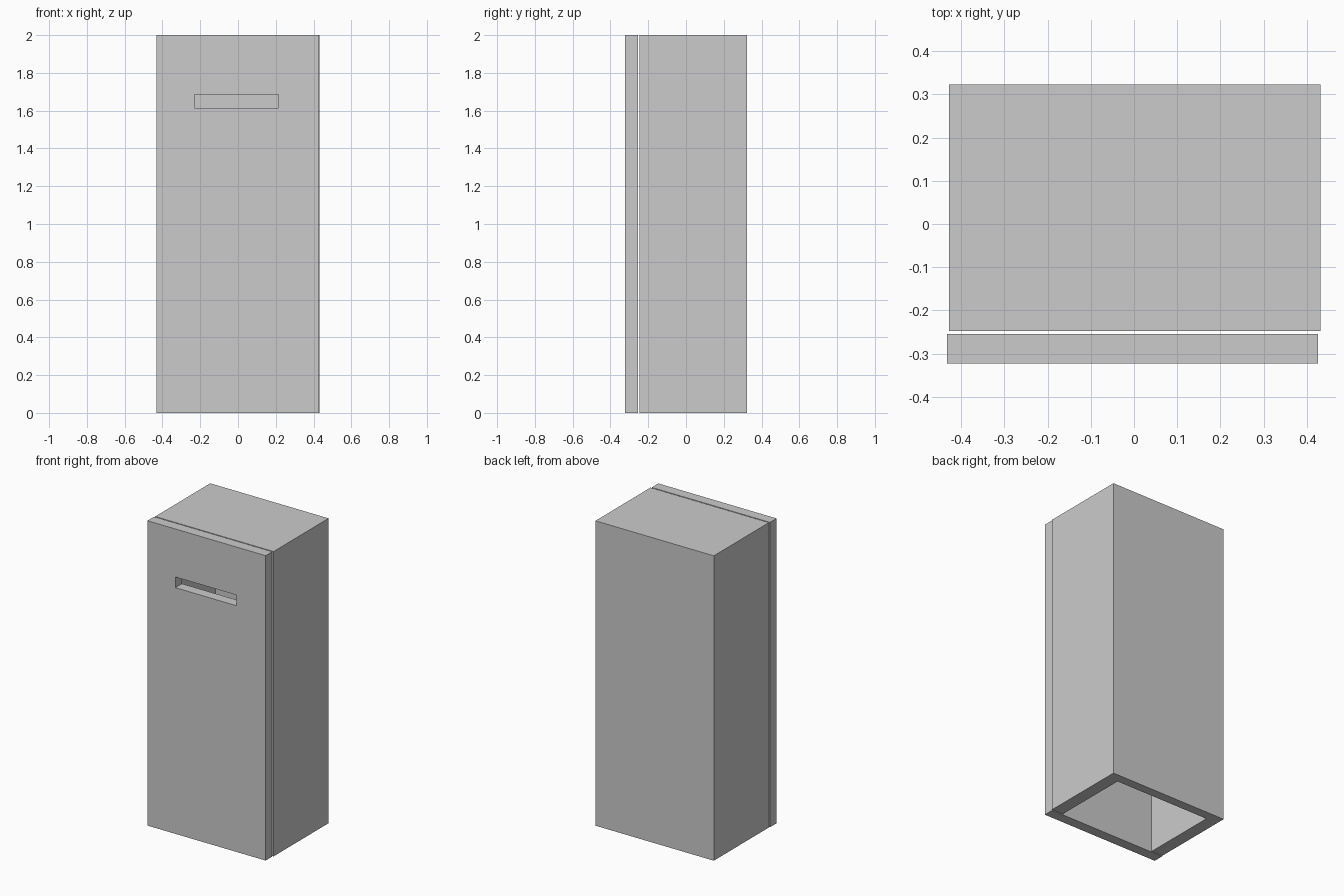
import bpy
import bmesh

if "Cube" in bpy.data.objects:
    bpy.data.objects.remove(bpy.data.objects["Cube"])


def box(name, lo, hi):
    """Box from its minimum and maximum corners."""
    bm = bmesh.new()
    bmesh.ops.create_cube(bm, size=1)
    for v in bm.verts:
        v.co = [hi[i] if v.co[i] > 0 else lo[i] for i in range(3)]
    mesh = bpy.data.meshes.new(name)
    bm.to_mesh(mesh)
    bm.free()
    ob = bpy.data.objects.new(name, mesh)
    bpy.context.collection.objects.link(ob)
    return ob


def cut(target, lo, hi):
    """Subtract a box from the target and discard the cutter."""
    cutter = box(target.name + "_cutter", lo, hi)
    cutter.hide_render = True
    mod = target.modifiers.new("cut", 'BOOLEAN')
    mod.operation = 'DIFFERENCE'
    mod.solver = 'EXACT'
    mod.object = cutter
    bpy.context.view_layer.objects.active = target
    bpy.ops.object.modifier_apply(modifier=mod.name)
    bpy.data.objects.remove(cutter)


# Cabinet shell: hollow, open at the front and the bottom
body = box("cabinet_body", (-0.428, -0.247, 0), (0.431, 0.323, 2))
cut(body, (-0.345, -0.5, -0.5), (0.348, 0.262, 1.92))

# Front door with a slot right through it, set off by a narrow gap
door = box("front_door", (-0.432, -0.322, 0), (0.426, -0.254, 2))
cut(door, (-0.229, -0.5, 1.615), (0.215, 0.0, 1.685))
